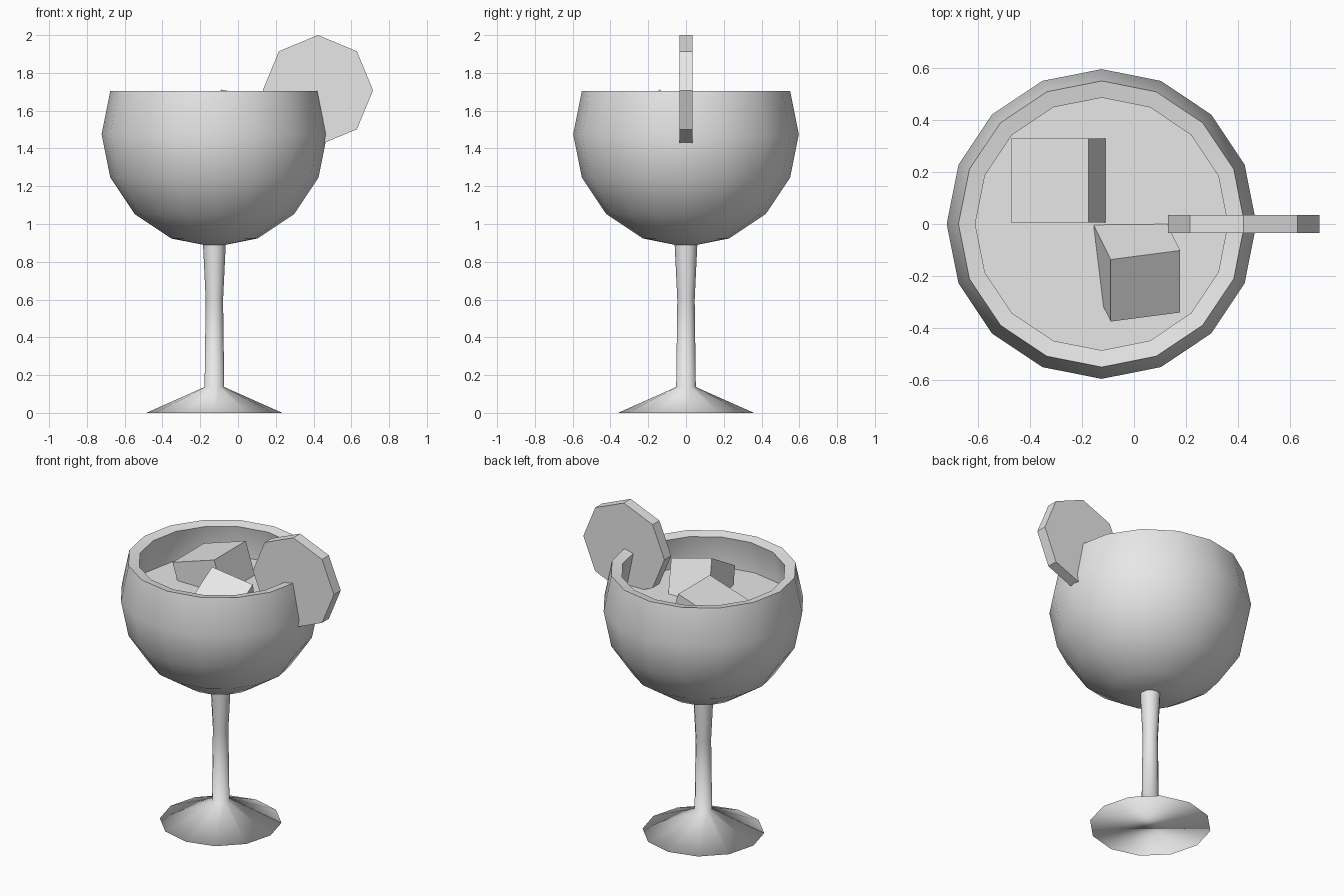
import bpy, bmesh, math
from mathutils import Vector, Matrix

AXIS_X = -0.125      # glass axis
BOWL_Z = 1.475       # bowl centre height, also the drink level
BOWL_R = 0.597
WALL = 0.066

old = bpy.data.objects.get("Cube")
if old:
    bpy.data.objects.remove(old, do_unlink=True)

grey = bpy.data.materials.new("plain_grey")
grey.use_nodes = True
grey.diffuse_color = (0.8, 0.8, 0.8, 1)
grey.node_tree.nodes["Principled BSDF"].inputs["Base Color"].default_value = (0.8, 0.8, 0.8, 1)


def finish(name, bm):
    """Turn a bmesh into a named object and make it active."""
    bmesh.ops.recalc_face_normals(bm, faces=bm.faces)
    mesh = bpy.data.meshes.new(name)
    bm.to_mesh(mesh)
    bm.free()
    mesh.materials.append(grey)
    obj = bpy.data.objects.new(name, mesh)
    bpy.context.collection.objects.link(obj)
    bpy.ops.object.select_all(action='DESELECT')
    obj.select_set(True)
    bpy.context.view_layer.objects.active = obj
    return obj


def lathe(name, profile, sides, cap_bottom=False):
    """Revolve (radius, height) points round the glass axis."""
    bm = bmesh.new()
    rings = []
    for r, z in profile:
        angles = [math.tau * i / sides for i in range(sides)]
        rings.append([bm.verts.new((AXIS_X + r * math.cos(a), r * math.sin(a), z)) for a in angles])
    for low, high in zip(rings, rings[1:]):
        for i in range(sides):
            j = (i + 1) % sides
            bm.faces.new((low[i], low[j], high[j], high[i]))
    if cap_bottom:
        bm.faces.new(rings[0][::-1])
    bmesh.ops.remove_doubles(bm, verts=bm.verts, dist=0.0001)
    return finish(name, bm)


def ice_cube(name, peak, edges):
    """Box spanned by three edges from its highest corner."""
    bm = bmesh.new()
    bmesh.ops.create_cube(bm, size=1)
    for v in bm.verts:
        t = v.co + Vector((0.5, 0.5, 0.5))
        v.co = Vector(peak) + sum((Vector(e) * k for e, k in zip(edges, t)), Vector())
    return finish(name, bm)


# Bowl: lower part of a sphere, thickened inwards
arc = [math.radians(a) for a in (-90, -67.5, -45, -22.5, 0, 22.5)]
bowl = lathe("bowl", [(BOWL_R * math.cos(a), BOWL_Z + BOWL_R * math.sin(a)) for a in arc], 16)
shell = bowl.modifiers.new("wall", 'SOLIDIFY')
shell.thickness = WALL
shell.offset = -1
bpy.ops.object.modifier_apply(modifier=shell.name)
bpy.ops.object.shade_smooth_by_angle(angle=math.radians(35))

# Stem and foot in one smooth piece
lathe("stem_and_foot", [(0.36, 0), (0.052, 0.137), (0.046, 0.6), (0.06, 0.89), (0.06, 0.91)],
      12, cap_bottom=True)
bpy.ops.object.shade_smooth()

# Drink surface
bm = bmesh.new()
bmesh.ops.create_circle(bm, cap_ends=True, segments=16, radius=BOWL_R - WALL + 0.005,
                        matrix=Matrix.Translation((AXIS_X, 0, BOWL_Z)))
drink = finish("drink", bm)
if drink.data.polygons[0].normal.z < 0:
    drink.data.flip_normals()

# Ice
ice_cube("ice_cube_back", (-0.175, 0.33, 1.68),
         ((-0.3, 0, -0.095), (0, -0.325, 0), (0.095, 0, -0.3)))
ice_cube("ice_cube_front", (-0.09, -0.137, 1.712),
         ((0.268, 0.035, -0.057), (0, -0.239, -0.138), (-0.065, 0.132, -0.234)))

# Fruit slice on the rim
bm = bmesh.new()
bmesh.ops.create_cone(bm, cap_ends=True, segments=8, radius1=0.292, radius2=0.292, depth=0.07,
                      matrix=Matrix.Translation((0.423, 0, 1.708)) @ Matrix.Rotation(math.pi / 2, 4, 'X'))
finish("fruit_slice", bm)
